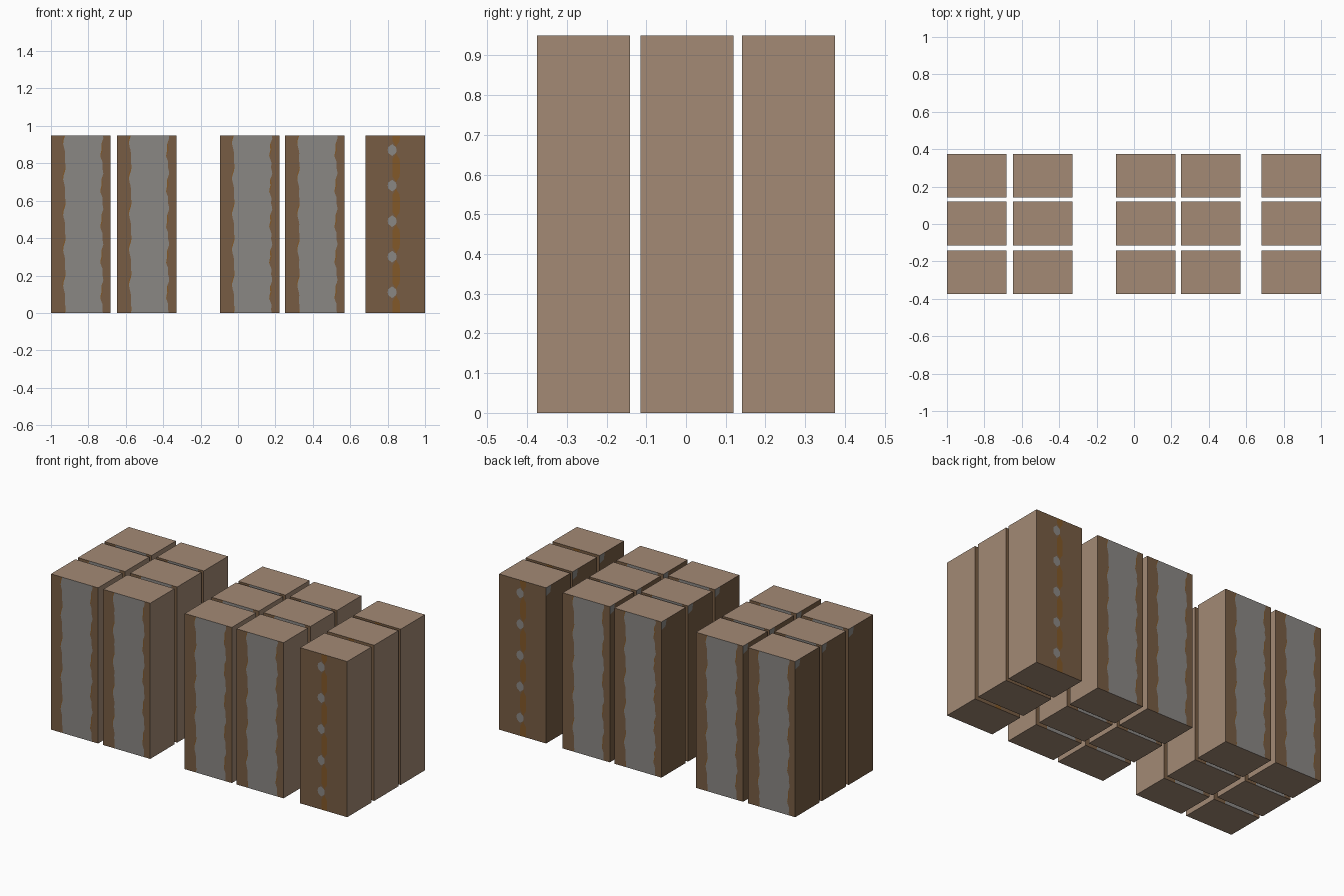
import bpy, math

if "Cube" in bpy.data.objects:
    bpy.data.objects.remove(bpy.data.objects["Cube"])

W, D, H = 0.318, 0.234, 0.95      # block size
ROWS = 60                         # rows of painted front (12 per wave)
PERIOD = H / 5


def material(name, rgb):
    m = bpy.data.materials.new(name)
    lin = [(c / 255 / 12.92) if c < 10 else ((c / 255 + 0.055) / 1.055) ** 2.4 for c in rgb]
    m.diffuse_color = (*lin, 1)
    m.use_nodes = True
    m.node_tree.nodes["Principled BSDF"].inputs["Base Color"].default_value = m.diffuse_color
    return m


MATS = [material("light_brown", (163, 138, 117)), material("dark_brown", (119, 92, 67)),
        material("stone_grey", (138, 135, 132)), material("rust_brown", (130, 88, 40))]
LIGHT, DARK, GREY, RUST = range(4)


def panel_cuts(z):
    """Wide grey panel with scalloped edges and rust fringe."""
    p = 2 * math.pi * z / PERIOD
    a = 0.073 + 0.005 * math.sin(p) + 0.003 * math.sin(2 * p + 1)
    b = 0.272 + 0.006 * math.cos(p) - 0.003 * math.sin(3 * p)
    fl = 0.006 * max(0, math.sin(p + 2))
    fr = 0.007 * max(0, math.cos(p + 2.5))
    return [0, a - fl, a, b, b + fr, W]


def spot_cuts(z):
    """Row of small grey spots with rust streaks between them."""
    d = (z - 7 * H / ROWS + PERIOD / 2) % PERIOD - PERIOD / 2
    g = 0.024 * math.sqrt(max(0, 1 - (d / 0.0315) ** 2))
    r = 0.02 * min(1, max(0, (abs(d) - 0.02) / 0.03))
    c = 0.142
    return [0, c - g, c - g, c + g, max(c + g, 0.163 - r), max(c + g, 0.163 + r)] + [W]


def block_mesh(name, cuts, colours):
    verts, faces, mats, index = [], [], [], {}

    def face(points, mat):
        ids = []
        for p in points:
            k = tuple(round(c, 5) for c in p)
            if k not in index:
                index[k] = len(verts)
                verts.append(k)
            if index[k] not in ids:
                ids.append(index[k])
        if len(ids) > 2:
            faces.append(ids)
            mats.append(mat)

    x, y = W / 2, D / 2
    # painted front, repeated on the back by a half turn
    for s in (1, -1):
        for i in range(ROWS):
            z0, z1 = H * i / ROWS, H * (i + 1) / ROWS
            lo, hi = cuts(z0), cuts(z1)
            for j, mat in enumerate(colours):
                quad = [(lo[j], z0), (lo[j + 1], z0), (hi[j + 1], z1), (hi[j], z1)]
                face([(s * (u - x), -s * y, z) for u, z in quad], mat)
    # plain sides, top and bottom
    face([(x, -y, 0), (x, y, 0), (x, y, H), (x, -y, H)], LIGHT)
    face([(-x, -y, H), (x, -y, H), (x, y, H), (-x, y, H)], LIGHT)
    face([(-x, y, 0), (x, y, 0), (x, -y, 0), (-x, -y, 0)], LIGHT)
    # left side with a small grey chip at the top back corner
    n, m = y - 0.05, H - 0.05
    face([(-x, y, 0), (-x, -y, 0), (-x, -y, H), (-x, n, H), (-x, n + 0.01, m + 0.01), (-x, y, m)], DARK)
    face([(-x, y, m), (-x, n + 0.01, m + 0.01), (-x, n, H), (-x, y, H)], GREY)

    me = bpy.data.meshes.new(name)
    me.from_pydata(verts, [], faces)
    for mt in MATS:
        me.materials.append(mt)
    me.polygons.foreach_set("material_index", mats)
    me.update()
    return me


panel = block_mesh("panel_block", panel_cuts, [DARK, RUST, GREY, RUST, DARK])
spotted = block_mesh("spotted_block", spot_cuts, [DARK, DARK, GREY, DARK, RUST, DARK])

# five columns by three rows of blocks
for c, cx in enumerate((-0.841, -0.489, 0.062, 0.411, 0.841)):
    for r, cy in enumerate((-0.258, 0.002, 0.258)):
        me = spotted if c == 4 else panel
        ob = bpy.data.objects.new(f"{me.name}_{c + 1}_{r + 1}", me)
        ob.location = (cx, cy, 0)
        bpy.context.collection.objects.link(ob)
